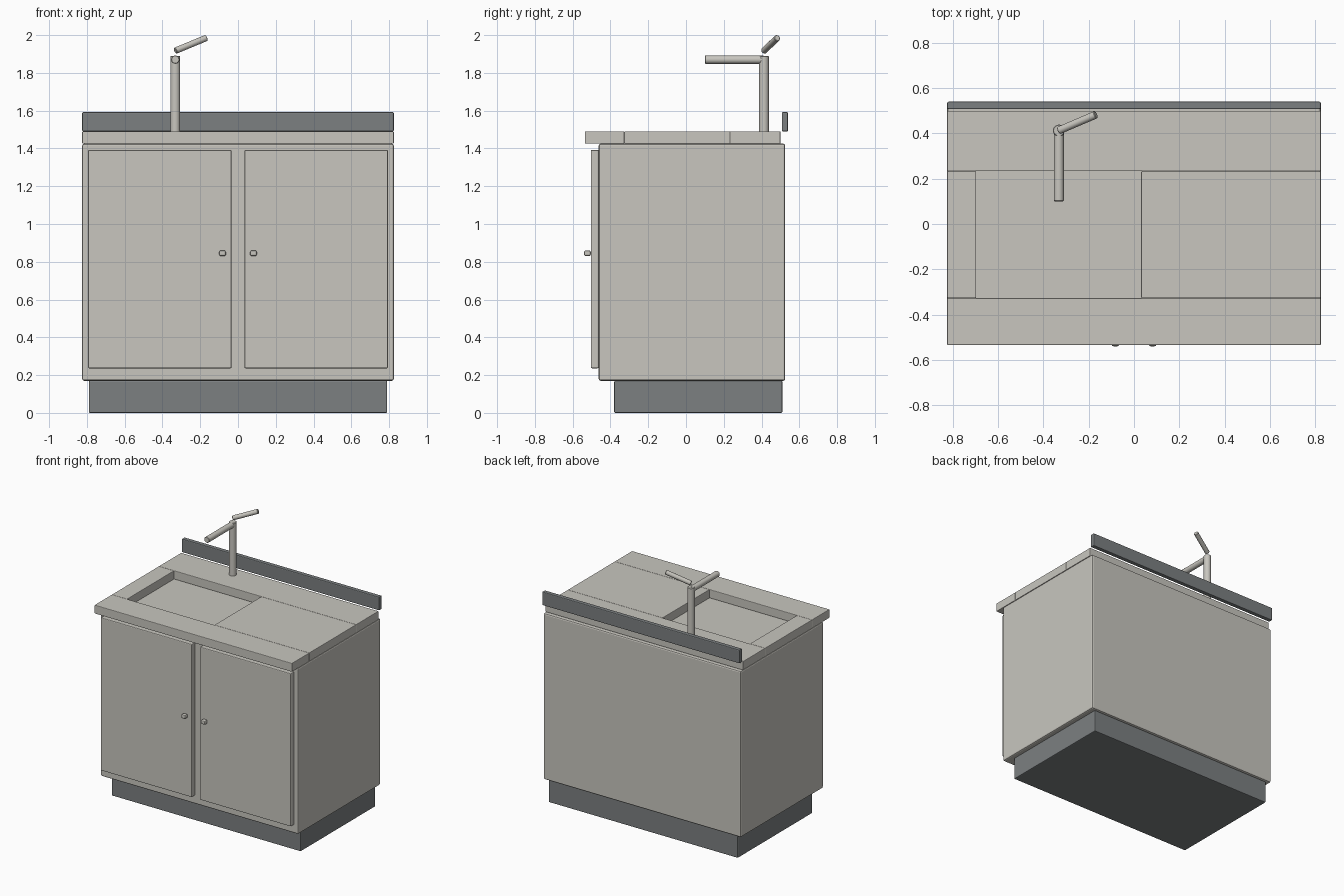
import bpy
from mathutils import Vector

if "Cube" in bpy.data.objects:
    bpy.data.objects.remove(bpy.data.objects["Cube"])


def material(name, rgb):
    m = bpy.data.materials.new(name)
    m.diffuse_color = (*rgb, 1)
    m.use_nodes = True
    m.node_tree.nodes["Principled BSDF"].inputs["Base Color"].default_value = m.diffuse_color
    return m


LIGHT = material("warm_light_grey", (0.58, 0.565, 0.52))
DARK = material("slate_grey", (0.20, 0.215, 0.22))


def finish(o, name, mat, bevel, segments=2):
    o.name = name
    o.data.materials.append(mat)
    if bevel:
        b = o.modifiers.new("bevel", 'BEVEL')
        b.width = bevel
        b.segments = segments
        b.limit_method = 'ANGLE'
    return o


def box(name, x, y, z, mat, bevel=0.006):
    bpy.ops.mesh.primitive_cube_add(size=1)
    o = bpy.context.object
    for v in o.data.vertices:
        v.co = [(a + b) / 2 + c * (b - a) for (a, b), c in zip((x, y, z), v.co)]
    return finish(o, name, mat, bevel)


def rod(name, a, b, radius, mat):
    a, b = Vector(a), Vector(b)
    bpy.ops.mesh.primitive_cylinder_add(vertices=20, radius=radius, depth=(b - a).length,
                                        location=(a + b) / 2,
                                        rotation=(b - a).to_track_quat('Z', 'Y').to_euler())
    bpy.ops.object.shade_smooth_by_angle()
    return finish(bpy.context.object, name, mat, 0.003, 1)


W = 0.825
# Cabinet
box("plinth", (-0.79, 0.79), (-0.38, 0.51), (0, 0.17), DARK)
box("cabinet_body", (-W, W), (-0.462, 0.525), (0.17, 1.425), LIGHT, 0.01)

# Doors and knobs, mirrored
for side, s in (("left", -1), ("right", 1)):
    box(side + "_door", sorted((s * 0.034, s * 0.794)), (-0.504, -0.462), (0.236, 1.392), LIGHT)
    box(side + "_knob", sorted((s * 0.064, s * 0.10)), (-0.54, -0.504), (0.83, 0.86), LIGHT, 0.009)

# Worktop strips around the open basin
TOP = (1.425, 1.49)
box("worktop_front", (-W, W), (-0.535, -0.327), TOP, LIGHT, 0.004)
box("worktop_back", (-W, W), (0.233, 0.50), TOP, LIGHT, 0.004)
box("worktop_left", (-W, -0.697), (-0.327, 0.233), TOP, LIGHT, 0.004)
box("worktop_right", (0.032, W), (-0.327, 0.233), TOP, LIGHT, 0.004)

# Rear upstand
box("backsplash", (-W, W), (0.507, 0.54), (1.49, 1.592), DARK)

# Tap
rod("tap_column", (-0.332, 0.413, 1.485), (-0.332, 0.413, 1.89), 0.026, LIGHT)
rod("tap_spout", (-0.332, 0.413, 1.87), (-0.332, 0.10, 1.87), 0.022, LIGHT)
rod("tap_lever", (-0.332, 0.413, 1.917), (-0.168, 0.483, 1.985), 0.017, LIGHT)
